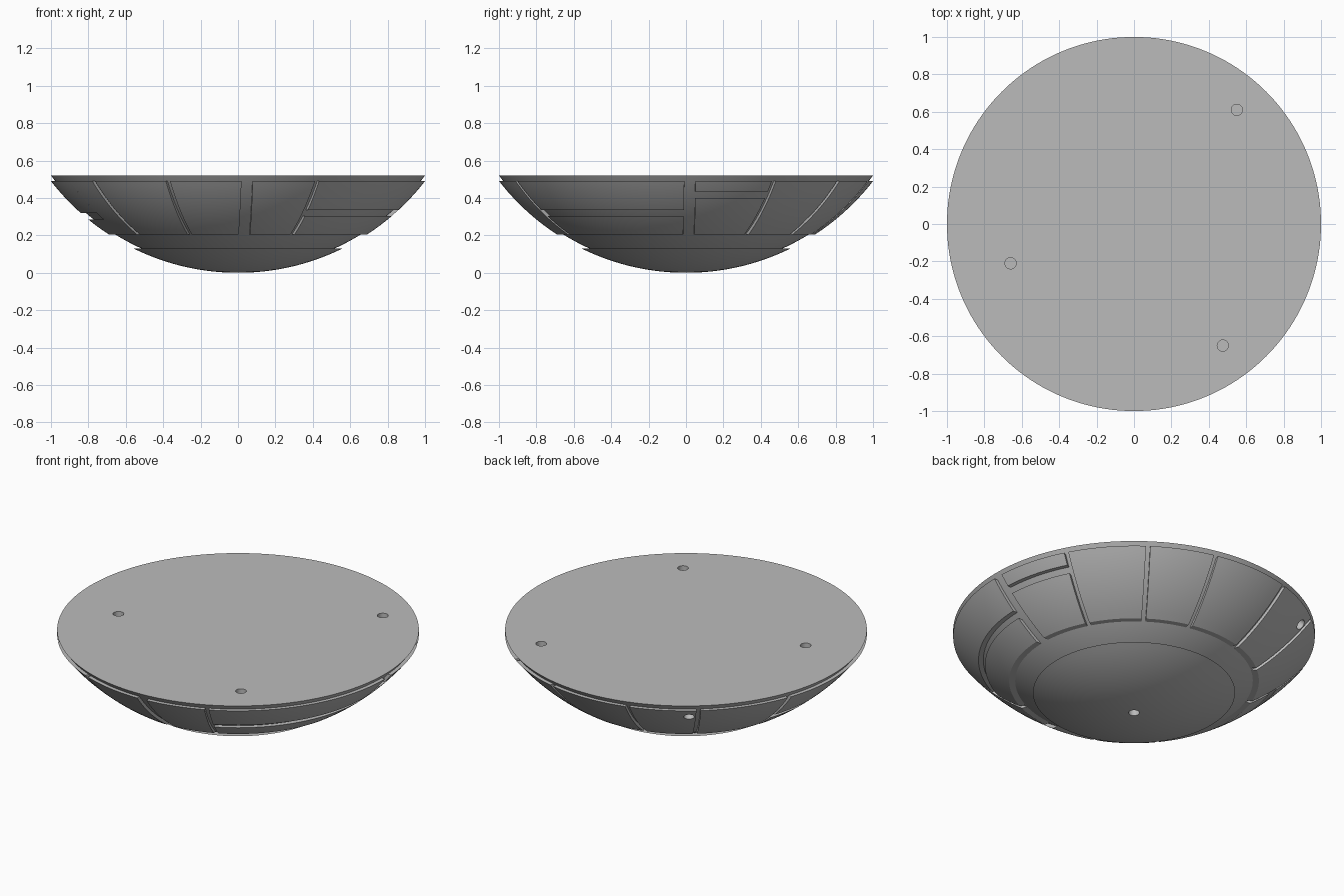
import bpy, bmesh
from math import sin, cos, radians, degrees, sqrt, asin, pi
from mathutils import Vector

cube = bpy.data.objects.get("Cube")
if cube:
    bpy.data.objects.remove(cube)

OUTER, INNER, CENTRE_Z = 1.265, 1.247, 1.265   # concentric hull spheres
RIM_Z, CAP_Z, PANEL_LOW, PANEL_HIGH = 0.52, 0.13, 0.205, 0.49
SEGMENTS = 160

grey = bpy.data.materials.new("hull_grey")
grey.use_nodes = True
grey.diffuse_color = (0.5, 0.5, 0.5, 1)
grey.node_tree.nodes["Principled BSDF"].inputs["Base Color"].default_value = (0.5, 0.5, 0.5, 1)


def radius_at(z, sphere):
    return sqrt(max(0, sphere ** 2 - (CENTRE_Z - z) ** 2))


def make_object(name, bm):
    bmesh.ops.recalc_face_normals(bm, faces=bm.faces)
    mesh = bpy.data.meshes.new(name)
    bm.to_mesh(mesh)
    bm.free()
    mesh.materials.append(grey)
    obj = bpy.data.objects.new(name, mesh)
    bpy.context.collection.objects.link(obj)
    return obj


def activate(obj):
    bpy.ops.object.select_all(action='DESELECT')
    obj.select_set(True)
    bpy.context.view_layer.objects.active = obj


def drill(obj, position, direction, depth=0.07):
    """Cut a round blind hole into the object."""
    bm = bmesh.new()
    bmesh.ops.create_cone(bm, cap_ends=True, segments=32, radius1=0.03,
                          radius2=0.03, depth=depth * 2)
    cutter = make_object("hole_cutter", bm)
    cutter.location = position
    cutter.rotation_euler = Vector(direction).to_track_quat('Z', 'Y').to_euler()
    cutter.hide_render = True
    bpy.context.view_layer.update()
    mod = obj.modifiers.new("hole", 'BOOLEAN')
    mod.operation, mod.solver, mod.object = 'DIFFERENCE', 'EXACT', cutter
    activate(obj)
    bpy.ops.object.modifier_apply(modifier=mod.name)
    bpy.data.objects.remove(cutter)


# Hull: raised bottom cap, step in, then the inner sphere up to the flat rim
def make_hull():
    cap_angle = asin(radius_at(CAP_Z, OUTER) / OUTER)
    profile = []
    for i in range(1, 17):
        a = cap_angle * i / 16
        profile.append((OUTER * sin(a), CENTRE_Z - OUTER * cos(a)))
    for i in range(21):
        z = CAP_Z + (RIM_Z - CAP_Z) * i / 20
        profile.append((radius_at(z, INNER), z))
    bm = bmesh.new()
    rings = []
    for r, z in profile:
        rings.append([bm.verts.new((r * cos(2 * pi * k / SEGMENTS), r * sin(2 * pi * k / SEGMENTS), z))
                      for k in range(SEGMENTS)])
    for low, high in zip(rings, rings[1:]):
        for k in range(SEGMENTS):
            n = (k + 1) % SEGMENTS
            bm.faces.new((low[k], low[n], high[n], high[k]))
    pole = bm.verts.new((0, 0, 0))
    for k in range(SEGMENTS):
        bm.faces.new((pole, rings[0][(k + 1) % SEGMENTS], rings[0][k]))
    bm.faces.new(rings[-1])
    return make_object("hull", bm)


# Raised panel: a thick patch of the outer sphere; edges keep grooves of even width
def make_panel(name, start, end, low, high):
    (az0, w0), (az1, w1) = start, end
    cols = max(6, round((az1 - az0) / 2))
    rows = 12
    bm = bmesh.new()

    def layer(sphere):
        grid = []
        for j in range(rows + 1):
            z = low + (high - low) * j / rows
            r, ro = radius_at(z, sphere), radius_at(z, OUTER)
            a0 = radians(az0) + asin(w0 / 2 / ro)
            a1 = radians(az1) - asin(w1 / 2 / ro)
            grid.append([bm.verts.new((r * cos(a0 + (a1 - a0) * i / cols),
                                       r * sin(a0 + (a1 - a0) * i / cols), z))
                         for i in range(cols + 1)])
        return grid

    outside, inside = layer(OUTER), layer(INNER - 0.015)
    for g in (outside, inside):
        for j in range(rows):
            for i in range(cols):
                bm.faces.new((g[j][i], g[j][i + 1], g[j + 1][i + 1], g[j + 1][i]))

    def border(g):
        return (g[0] + [row[-1] for row in g[1:]] + g[-1][-2::-1]
                + [row[0] for row in g[-2:0:-1]])

    a, b = border(outside), border(inside)
    for k in range(len(a)):
        n = (k + 1) % len(a)
        bm.faces.new((a[k], b[k], b[n], a[n]))
    return make_object(name, bm)


hull = make_hull()

# Upright grooves: (direction in degrees, width); the zero width one only ends a slot
THIN, WIDE = 0.024, 0.06
grooves = [(1.2, WIDE), (28, THIN), (54.5, THIN), (77, THIN), (106, THIN), (129, THIN),
           (160, THIN), (206, 0), (219.5, THIN), (248, THIN), (272.8, WIDE), (295, THIN)]
# Level grooves by panel number: (bottom, top)
splits = {0: (0.40, 0.435), 6: (0.285, 0.32), 11: (0.305, 0.337)}

panels = []
for i, start in enumerate(grooves):
    end = grooves[(i + 1) % len(grooves)]
    if end[0] < start[0]:
        end = (end[0] + 360, end[1])
    if i in splits:
        bottom, top = splits[i]
        panels.append(make_panel(f"lower_panel_{i}", start, end, PANEL_LOW, bottom))
        panels.append(make_panel(f"upper_panel_{i}", start, end, top, PANEL_HIGH))
    else:
        panels.append(make_panel(f"panel_{i}", start, end, PANEL_LOW, PANEL_HIGH))

# Holes: three in the flat top, one at the pole, one through a side panel
for x, y in ((0.55, 0.61), (-0.66, -0.21), (0.475, -0.65)):
    drill(hull, (x, y, RIM_Z), (0, 0, 1), 0.05)
drill(hull, (0, 0, 0), (0, 0, 1))
side_z = 0.43
side_r = radius_at(side_z, OUTER)
side = Vector((side_r * cos(radians(126)), side_r * sin(radians(126)), side_z))
outward = side - Vector((0, 0, CENTRE_Z))
side_panel = next(p for p in panels if p.name == "panel_4")
for part in (hull, side_panel):
    drill(part, side, outward)

for obj in [hull] + panels:
    activate(obj)
    bpy.ops.object.shade_smooth_by_angle(angle=radians(30))
